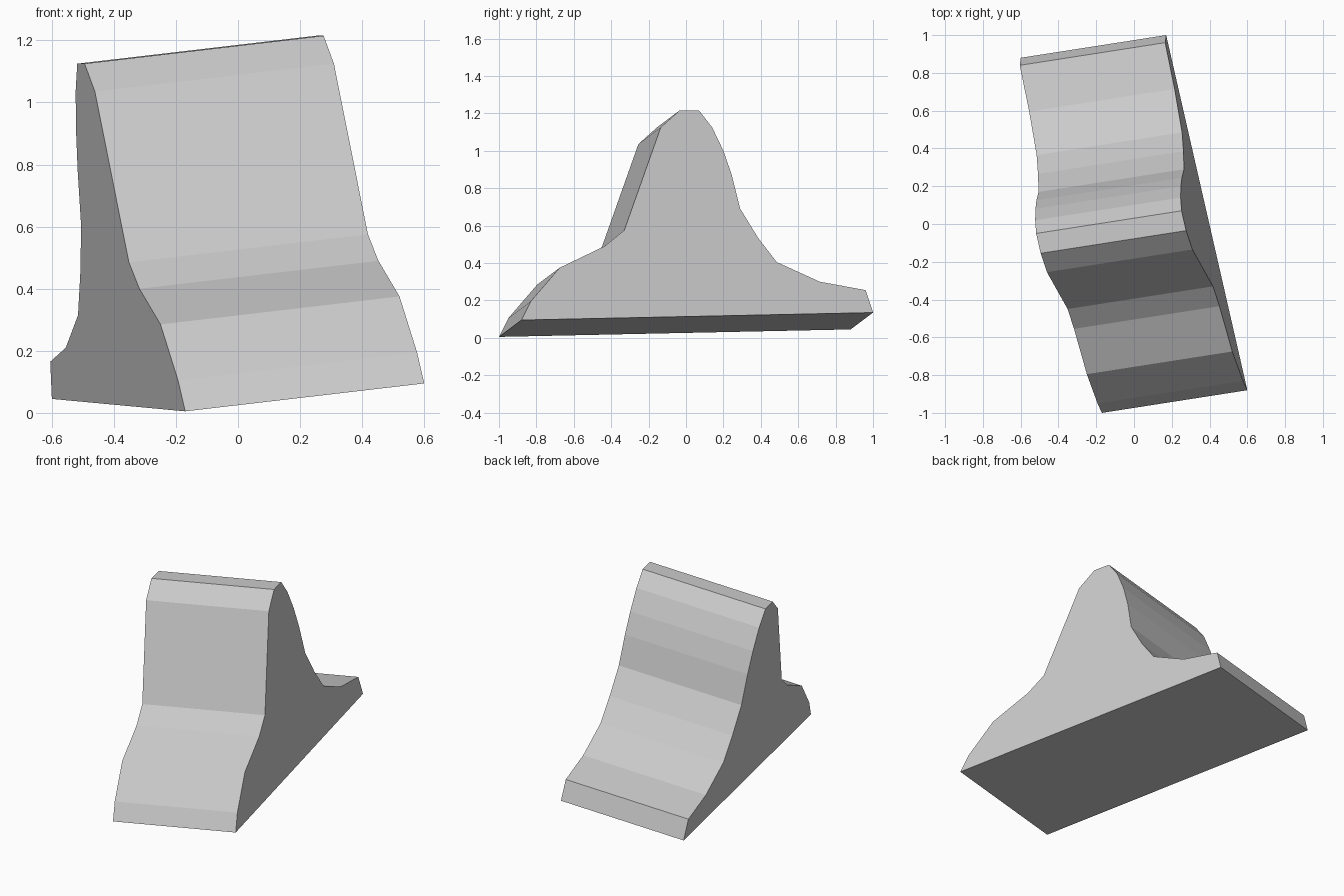
import bpy, bmesh
from mathutils import Vector

cube = bpy.data.objects.get("Cube")
if cube:
    bpy.data.objects.remove(cube, do_unlink=True)

# Single grey material
grey = bpy.data.materials.new("plain grey")
grey.use_nodes = True
colour = (0.6, 0.6, 0.6, 1)
grey.diffuse_color = colour
grey.node_tree.nodes["Principled BSDF"].inputs["Base Color"].default_value = colour

# Left end outline as (y, z), from the front foot over the crest to the back lip
OUTLINE = [(-0.88, 0.095), (-0.83, 0.195), (-0.675, 0.375), (-0.435, 0.49),
           (-0.33, 0.575), (-0.135, 1.125), (-0.035, 1.215), (0.07, 1.215),
           (0.14, 1.125), (0.2, 1.0), (0.245, 0.87), (0.29, 0.69),
           (0.385, 0.535), (0.485, 0.405), (0.715, 0.3), (0.96, 0.255),
           (1.0, 0.135)]
SPAN = Vector((-0.77, -0.12, -0.09))   # from the left end to the right end


def end_point(y, z):
    """Place an outline point on the slanted plane of the left end."""
    return Vector((0.6 - 0.226 * (y + 0.88) - 0.119 * (z - 0.095), y, z))


# Ridge block: the outline swept along the span
bm = bmesh.new()
end = bm.faces.new([bm.verts.new(end_point(y, z)) for y, z in OUTLINE])
swept = bmesh.ops.extrude_face_region(bm, geom=[end], use_keep_orig=True)
bmesh.ops.translate(bm, vec=SPAN,
                    verts=[g for g in swept["geom"] if isinstance(g, bmesh.types.BMVert)])
bmesh.ops.recalc_face_normals(bm, faces=bm.faces)
mesh = bpy.data.meshes.new("ridge_block")
bm.to_mesh(mesh)
bm.free()
mesh.materials.append(grey)
block = bpy.data.objects.new("ridge_block", mesh)
bpy.context.collection.objects.link(block)
